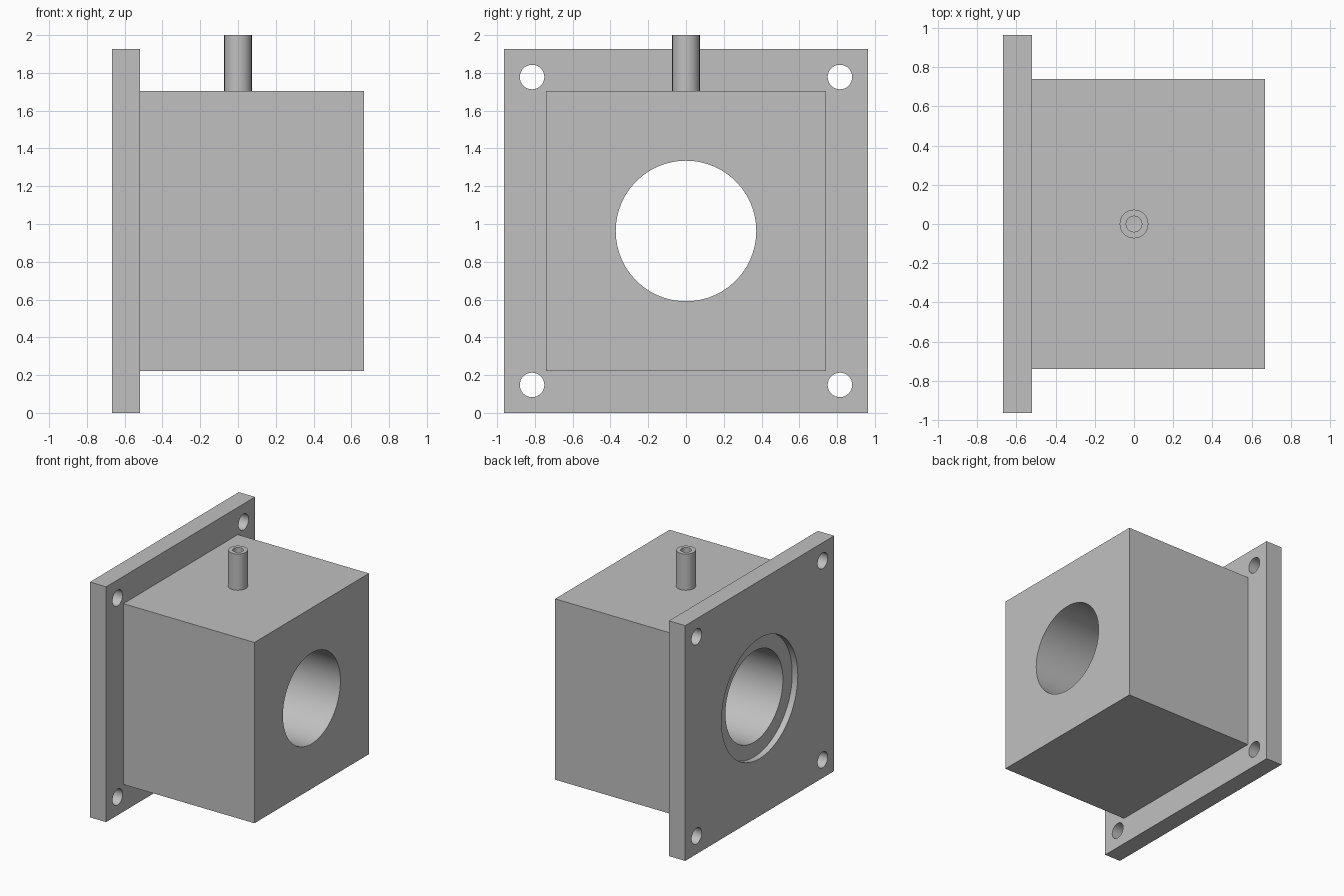
import bpy
import math

if "Cube" in bpy.data.objects:
    bpy.data.objects.remove(bpy.data.objects["Cube"], do_unlink=True)

# Plain grey material
grey = bpy.data.materials.new("plain grey")
grey.use_nodes = True
GREY = (0.53, 0.53, 0.53, 1)
grey.diffuse_color = GREY
grey.node_tree.nodes["Principled BSDF"].inputs["Base Color"].default_value = GREY

# Main dimensions
MID = 0.963                              # bore axis height, half the flange
LEFT, STEP, RIGHT = -0.667, -0.52, 0.667
BODY = 0.74                              # half width of the body
TOP = MID + BODY


def box(name, x0, x1, half):
    """Square block around the bore axis."""
    bpy.ops.mesh.primitive_cube_add(size=1, location=((x0 + x1) / 2, 0, MID))
    ob = bpy.context.object
    ob.name = name
    ob.scale = (x1 - x0, 2 * half, 2 * half)
    bpy.ops.object.transform_apply(location=False, rotation=False, scale=True)
    ob.data.materials.append(grey)
    return ob


def rod(name, radius, start, end, axis, a, b, sides=64):
    """Cylinder along x at (y, z) = (a, b), or along z at (x, y) = (a, b)."""
    mid = (start + end) / 2
    along_x = axis == "x"
    bpy.ops.mesh.primitive_cylinder_add(
        vertices=sides, radius=radius, depth=end - start,
        location=(mid, a, b) if along_x else (a, b, mid),
        rotation=(0, math.pi / 2 if along_x else 0, 0))
    ob = bpy.context.object
    ob.name = name
    ob.data.materials.append(grey)
    return ob


def cut(target, cutters):
    """Subtract the cutters and keep the hole walls smooth."""
    bpy.ops.object.select_all(action="DESELECT")
    target.select_set(True)
    bpy.context.view_layer.objects.active = target
    for cutter in cutters:
        mod = target.modifiers.new("hole", "BOOLEAN")
        mod.operation = "DIFFERENCE"
        mod.solver = "EXACT"
        mod.object = cutter
        bpy.ops.object.modifier_apply(modifier=mod.name)
    bpy.ops.object.shade_smooth_by_angle(angle=math.radians(30))


# Solid parts
flange = box("mounting_flange", LEFT, STEP, MID)
body = box("body_block", STEP, RIGHT, BODY)
tube = rod("top_tube", 0.073, TOP, 2.0, "z", 0, 0, 48)

# Hole cutters: main bore, flange recess, tube bore, corner bolt holes
bore = rod("bore_cutter", 0.372, -1, 1, "x", 0, MID, 96)
recess = rod("recess_cutter", 0.493, -1, LEFT + 0.05, "x", 0, MID, 96)
tube_bore = rod("tube_bore_cutter", 0.04, MID, 2.1, "z", 0, 0, 32)
bolts = [rod("bolt_cutter", 0.065, -1, 0, "x", sy * 0.815, MID + sz * 0.815, 32)
         for sy in (-1, 1) for sz in (-1, 1)]

cut(flange, [recess, bore] + bolts)
cut(body, [bore, tube_bore])
cut(tube, [tube_bore])

for cutter in [bore, recess, tube_bore] + bolts:
    bpy.data.objects.remove(cutter, do_unlink=True)
